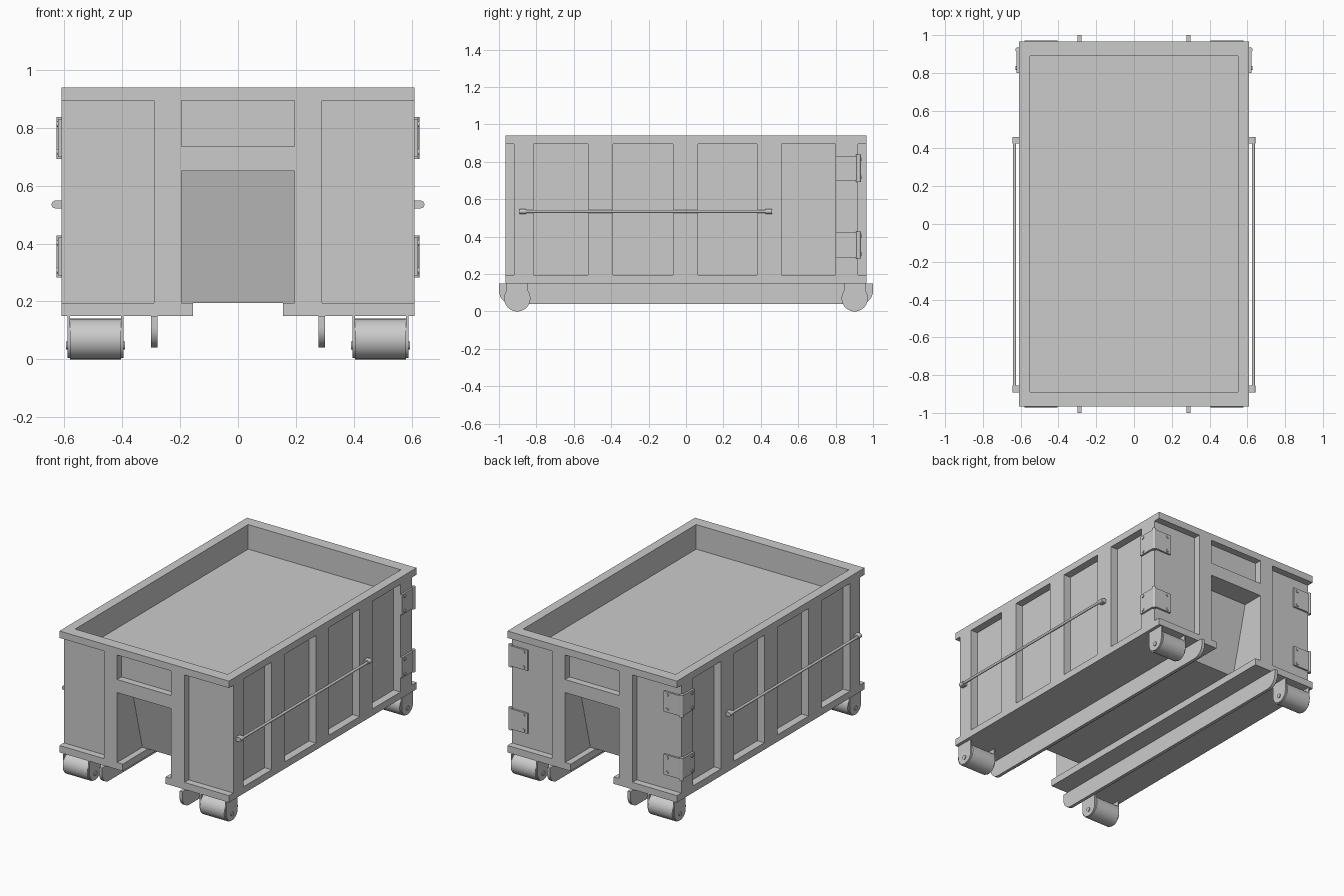
import bpy, bmesh
from math import sin, cos, pi
from mathutils import Matrix, Vector

if "Cube" in bpy.data.objects:
    bpy.data.objects.remove(bpy.data.objects["Cube"])


def add_box(bm, x, y, z):
    """Box from (min, max) ranges."""
    c = Vector(((x[0] + x[1]) / 2, (y[0] + y[1]) / 2, (z[0] + z[1]) / 2))
    s = (abs(x[1] - x[0]), abs(y[1] - y[0]), abs(z[1] - z[0]))
    bmesh.ops.create_cube(bm, size=1, matrix=Matrix.Translation(c) @ Matrix.Diagonal((*s, 1)))


def add_cyl(bm, c, r, length, axis='Z', n=24):
    rot = {'X': Matrix.Rotation(pi / 2, 4, 'Y'), 'Y': Matrix.Rotation(pi / 2, 4, 'X'),
           'Z': Matrix.Identity(4)}[axis]
    bmesh.ops.create_cone(bm, cap_ends=True, segments=n, radius1=r, radius2=r, depth=length,
                          matrix=Matrix.Translation(c) @ rot)


def add_prism(bm, profile, x0, x1):
    """Extrude a (y, z) profile from x0 to x1."""
    f = bm.faces.new([bm.verts.new((x0, y, z)) for y, z in profile])
    ext = bmesh.ops.extrude_face_region(bm, geom=[f])
    bmesh.ops.translate(bm, vec=(x1 - x0, 0, 0),
                        verts=[v for v in ext['geom'] if isinstance(v, bmesh.types.BMVert)])


def arc(cy, cz, r, a0, a1, n):
    return [(cy + r * cos(a0 + (a1 - a0) * i / n), cz + r * sin(a0 + (a1 - a0) * i / n))
            for i in range(n + 1)]


def finish(bm, name, smooth=False):
    bmesh.ops.recalc_face_normals(bm, faces=bm.faces[:])
    me = bpy.data.meshes.new(name)
    bm.to_mesh(me)
    bm.free()
    ob = bpy.data.objects.new(name, me)
    bpy.context.collection.objects.link(ob)
    if smooth:
        bpy.ops.object.select_all(action='DESELECT')
        ob.select_set(True)
        bpy.context.view_layer.objects.active = ob
        bpy.ops.object.shade_smooth_by_angle(angle=0.6)
    return ob


SIDES = (-1, 1)
CORNERS = [(sx, sy) for sx in SIDES for sy in SIDES]

# Container body, carved by recess cutters
bm = bmesh.new()
add_box(bm, (-.61, .61), (-.965, .965), (.195, .94))
body = finish(bm, "container_body")

bm = bmesh.new()
for sx in SIDES:
    # side wall panels between the ribs
    for y0, y1 in ((-.815, -.525), (-.39, -.07), (.065, .38), (.51, .80)):
        add_box(bm, (sx * .56, sx * .7), (y0, y1), (.15, .895))
    # open corner panels on both ends
    for sy in SIDES:
        add_box(bm, (sx * .29, sx * .7), (sy * .92, sy * 1.1), (.15, .895))
for sy in SIDES:
    # upper window recess and sloped-back tunnel mouth
    add_box(bm, (-.195, .195), (sy * .92, sy * 1.1), (.735, .895))
    add_prism(bm, [(sy * 1.1, .15), (sy * .694, .15), (sy * .82, .65), (sy * 1.1, .65)], -.195, .195)
# top opening
add_box(bm, (-.55, .55), (-.89, .89), (.78, 1.1))
cutter = finish(bm, "recess_cutter")
cutter.hide_render = True
cutter.hide_viewport = True
mod = body.modifiers.new("recesses", 'BOOLEAN')
mod.operation = 'DIFFERENCE'
mod.solver = 'EXACT'
mod.object = cutter

# Base slabs either side of the central channel
bm = bmesh.new()
for sx in SIDES:
    add_box(bm, (sx * .155, sx * .61), (-.965, .965), (.15, .195))
finish(bm, "base_slabs")

# Skid rails with rounded ends
bm = bmesh.new()
r = .07
profile = ([(-1, .15)] + arc(-1 + r, .04 + r, r, pi, 1.5 * pi, 8)
           + arc(1 - r, .04 + r, r, 1.5 * pi, 2 * pi, 8) + [(1, .15)])
for sx in SIDES:
    add_prism(bm, profile, sx * .279, sx * .3)
finish(bm, "skid_rails", True)

# Rollers, brackets and axle bolts
rollers, brackets = bmesh.new(), bmesh.new()
for sx, sy in CORNERS:
    cy = sy * .902
    add_cyl(rollers, (sx * .493, cy, .07), .07, .176, 'X', 40)
    ear = [(cy + .058, .15)] + arc(cy, .062, .058, 0, -pi, 14) + [(cy - .058, .15)]
    for x0, x1 in ((.396, .405), (.581, .589)):
        add_prism(brackets, ear, sx * x0, sx * x1)
    add_cyl(brackets, (sx * .4925, cy, .047), .014, .204, 'X', 16)
finish(rollers, "rollers", True)
finish(brackets, "roller_brackets", True)

# Side rods with end mounts
bm = bmesh.new()
for sx in SIDES:
    add_cyl(bm, (sx * .632, -.215, .535), .0085, 1.34, 'Y', 16)
    for y in (-.873, .443):
        add_cyl(bm, (sx * .631, y, .535), .0135, .036, 'Y', 16)
        add_box(bm, (sx * .605, sx * .631), (y - .018, y + .018), (.5215, .5485))
finish(bm, "side_rods", True)

# Corner hinges on the back
bm = bmesh.new()
for sx in SIDES:
    for z in (.765, .355):
        h = .066
        add_box(bm, (sx * .605, sx * .622), (.80, .92), (z - h, z + h))
        add_box(bm, (sx * .49, sx * .61), (.915, .932), (z - h, z + h))
        add_cyl(bm, (sx * .615, .923, z), .013, .146, 'Z', 16)
        for dz in (-.048, .048):
            add_cyl(bm, (sx * .622, .826, z + dz), .01, .01, 'X', 12)
            add_cyl(bm, (sx * .516, .932, z + dz), .01, .01, 'Y', 12)
finish(bm, "corner_hinges", True)
